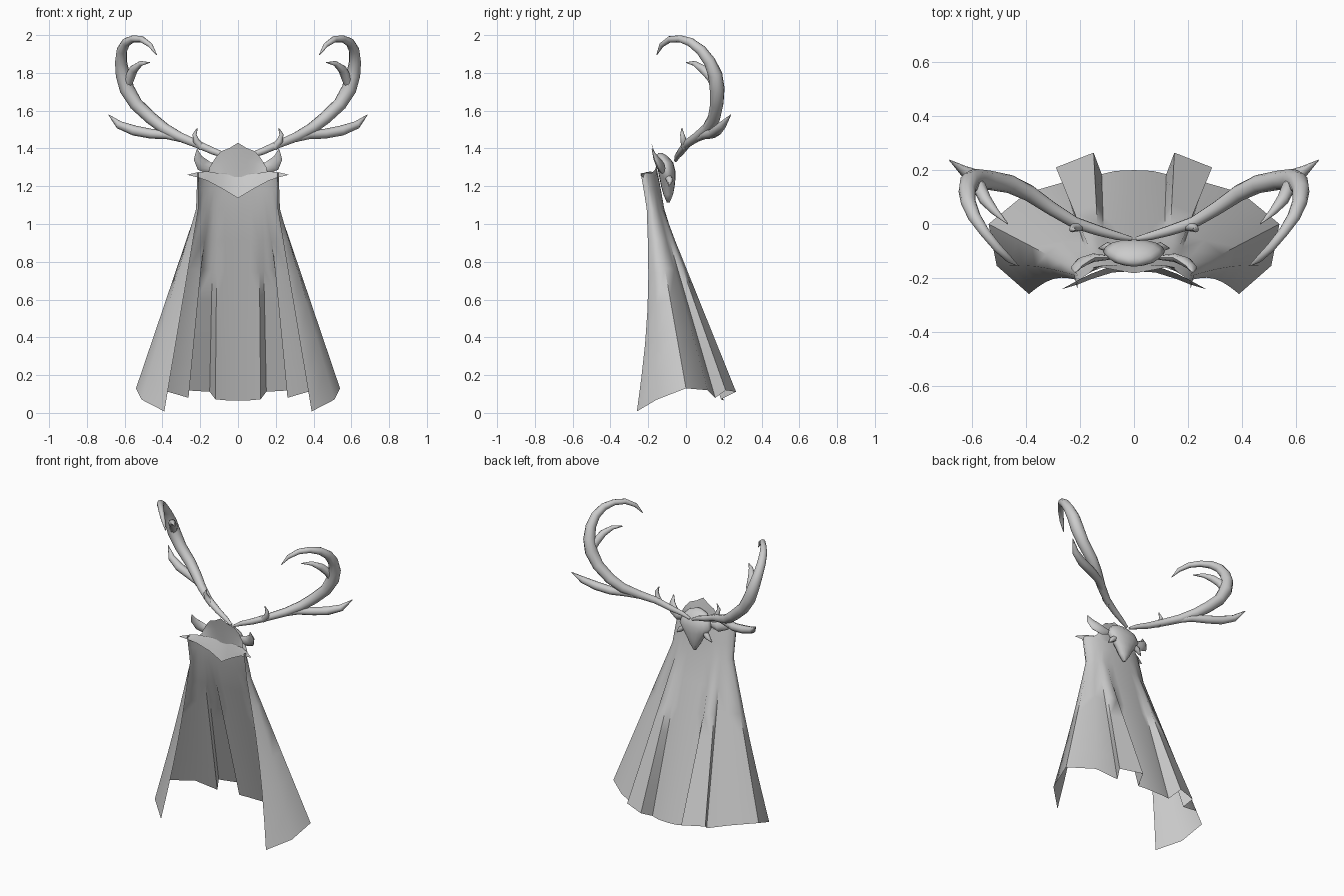
import bpy, bmesh, math
from mathutils import Vector


def loft(name, rows, closed=False, caps=False, mirror=True, angle=62):
    """Skin a list of equal-length point rows, optionally mirrored over x."""
    bm = bmesh.new()
    grid = [[bm.verts.new(p) for p in row] for row in rows]
    n = len(rows[0])
    for a, b in zip(grid, grid[1:]):
        for i in range(n if closed else n - 1):
            j = (i + 1) % n
            bm.faces.new((a[i], a[j], b[j], b[i]))
    if caps:
        bm.faces.new(grid[0])
        bm.faces.new(grid[-1])
    bmesh.ops.recalc_face_normals(bm, faces=bm.faces[:])
    me = bpy.data.meshes.new(name)
    bm.to_mesh(me)
    bm.free()
    ob = bpy.data.objects.new(name, me)
    bpy.context.collection.objects.link(ob)
    if mirror:
        m = ob.modifiers.new("mirror", 'MIRROR')
        m.merge_threshold = 0.0005
    bpy.ops.object.select_all(action='DESELECT')
    ob.select_set(True)
    bpy.context.view_layer.objects.active = ob
    bpy.ops.object.shade_smooth_by_angle(angle=math.radians(angle))
    return ob


def tube(name, path, sides=8, flat=1.0):
    """Tapered tube through (x, y, z, radius) points."""
    pts = [Vector(p[:3]) for p in path]
    rows, u = [], Vector((0, 1, 0))
    for i, p in enumerate(pts):
        t = (pts[min(i + 1, len(pts) - 1)] - pts[max(i - 1, 0)]).normalized()
        u = (u - t * u.dot(t)).normalized()
        v = t.cross(u)
        r = path[i][3]
        rows.append([p + u * math.cos(a) * r * flat + v * math.sin(a) * r
                     for a in (2 * math.pi * k / sides for k in range(sides))])
    return loft(name, rows, closed=True, caps=True)


# Cape: neck, shoulder and hem outlines from the back centre to the front edge
neck = [(0, -.15), (.06, -.152), (.10, -.158), (.12, -.163), (.14, -.17),
        (.155, -.176), (.175, -.188), (.205, -.21), (.215, -.225), (.21, -.24)]
shoulder = [(0, -.115), (.07, -.115), (.11, -.12), (.13, -.125), (.15, -.131),
            (.165, -.137), (.19, -.148), (.218, -.168), (.222, -.19), (.21, -.208)]
hem = [(0, .20, .065), (.07, .197, .067), (.12, .185, .072), (.15, .265, .112),
       (.29, .21, .12), (.262, .155, .08), (.40, .115, .12), (.54, 0, .13),
       (.51, -.155, .07), (.39, -.26, .008)]
rows = [[(x, y, 1.27) for x, y in neck],
        [((a[0] + b[0]) / 2, (a[1] + b[1]) / 2, 1.18) for a, b in zip(neck, shoulder)]]
for k in range(7):
    t = k / 6
    row = []
    for i, (s, h) in enumerate(zip(shoulder, hem)):
        bow = .03 * math.sin(math.pi * t) * max(0, i - 7) / 2
        row.append((s[0] + (h[0] - s[0]) * t,
                    s[1] + (h[1] - s[1]) * t + bow,
                    1.08 + (h[2] - 1.08) * t))
    rows.append(row)
loft("cape", rows)

# Collar: pointed flap dipping to a V at the front
loft("collar", [
    [(0, -.145, 1.255), (.08, -.155, 1.265), (.16, -.185, 1.278), (.21, -.21, 1.275), (.265, -.24, 1.262)],
    [(0, -.16, 1.20), (.08, -.168, 1.225), (.16, -.198, 1.25), (.21, -.22, 1.262), (.266, -.241, 1.261)],
    [(0, -.175, 1.137), (.08, -.18, 1.185), (.16, -.205, 1.228), (.21, -.225, 1.246), (.267, -.242, 1.26)]])

# Scalloped hood rim rising behind the skull
loft("hood_rim", [
    [(0, -.15, 1.25), (.05, -.15, 1.25), (.09, -.152, 1.25), (.13, -.16, 1.255), (.17, -.185, 1.265)],
    [(0, -.165, 1.34), (.05, -.162, 1.335), (.09, -.155, 1.325), (.125, -.155, 1.31), (.15, -.165, 1.285)],
    [(0, -.183, 1.43), (.045, -.175, 1.402), (.09, -.167, 1.385), (.12, -.16, 1.35), (.15, -.16, 1.30)]])

# Skull hanging on the back, snout pointing down: z, y, half width, half depth
skull = [(1.375, -.135, .02, .012), (1.36, -.128, .065, .03), (1.325, -.112, .10, .045),
         (1.28, -.102, .115, .046), (1.24, -.098, .09, .042), (1.20, -.096, .06, .036),
         (1.155, -.094, .035, .025), (1.115, -.094, .008, .008)]
loft("skull", [[(w * math.cos(a), y + d * math.sin(a), z)
                for a in (2 * math.pi * k / 16 for k in range(16))]
               for z, y, w, d in skull], closed=True, caps=True, mirror=False)

# Cheek spurs and ears
tube("cheek_spur", [(.06, -.10, 1.26, .02), (.10, -.085, 1.23, .018), (.13, -.09, 1.20, .003)], 6)
tube("ear", [(.09, -.125, 1.30, .015), (.15, -.125, 1.295, .032), (.19, -.14, 1.315, .036),
             (.213, -.16, 1.35, .024), (.217, -.18, 1.395, .003)], 8, .5)

# Antlers: main beam and tines
tube("antler_beam", [
    (.01, -.055, 1.335, .008), (.06, -.045, 1.36, .015), (.13, -.025, 1.385, .019),
    (.22, .005, 1.425, .022), (.31, .06, 1.462, .026), (.39, .115, 1.505, .031),
    (.46, .148, 1.56, .034), (.54, .163, 1.635, .036), (.588, .165, 1.715, .04),
    (.61, .155, 1.79, .038), (.62, .125, 1.86, .032), (.615, .08, 1.92, .028),
    (.592, .025, 1.962, .024), (.555, -.03, 1.98, .019), (.51, -.085, 1.978, .017),
    (.465, -.13, 1.947, .013), (.43, -.155, 1.895, .002)], 10)
tube("outer_tine", [
    (.27, .035, 1.44, .014), (.37, .10, 1.472, .024), (.46, .14, 1.478, .026),
    (.55, .165, 1.495, .027), (.63, .195, 1.525, .021), (.685, .237, 1.578, .002)])
tube("inner_tine", [
    (.595, .163, 1.71, .022), (.573, .135, 1.775, .026), (.552, .09, 1.82, .023),
    (.515, .045, 1.85, .014), (.468, .0, 1.855, .002)])
tube("base_tine", [
    (.19, -.005, 1.405, .02), (.222, -.012, 1.44, .017),
    (.23, -.02, 1.475, .011), (.215, -.022, 1.508, .002)])
